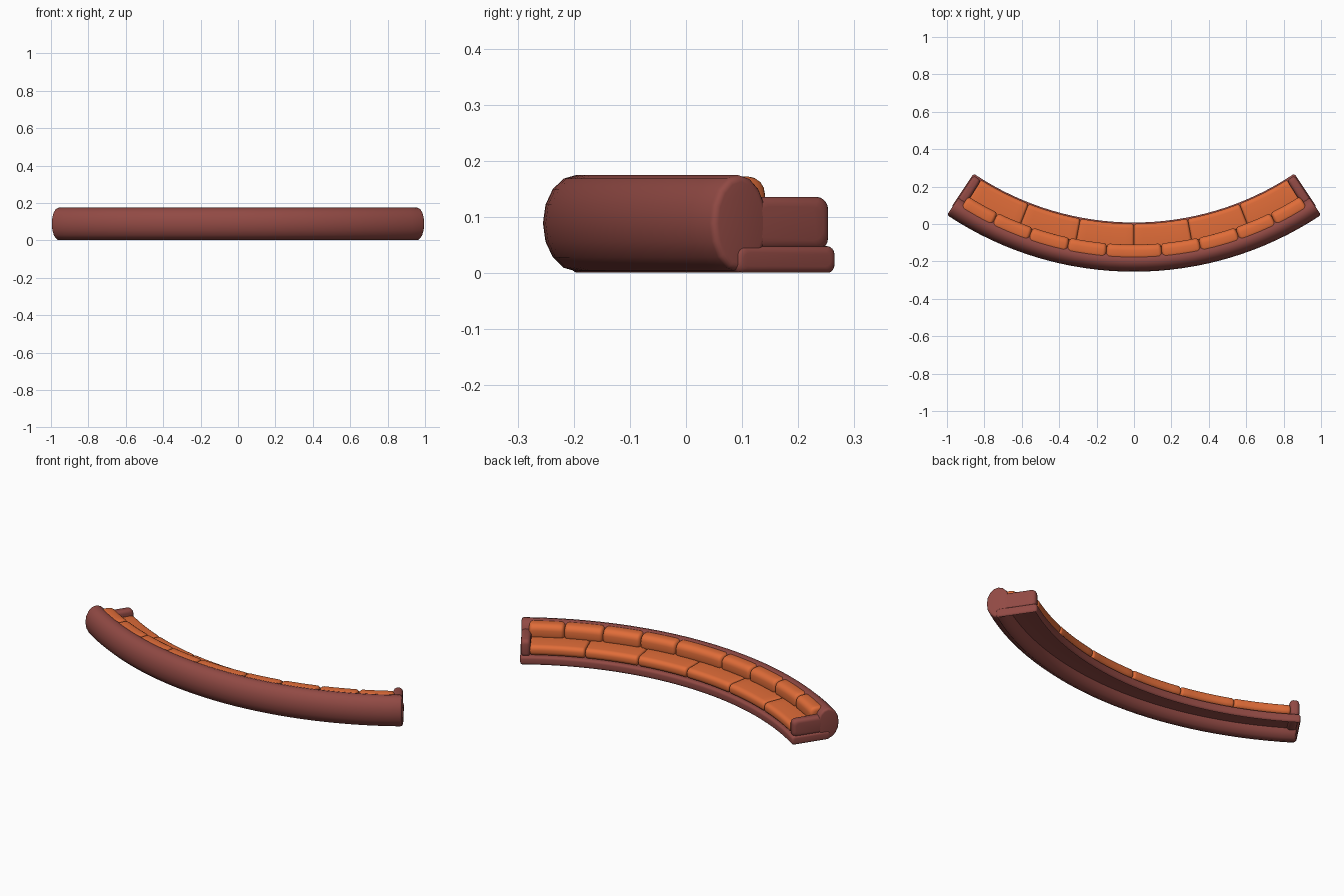
import bpy, bmesh, math

if "Cube" in bpy.data.objects:
    bpy.data.objects.remove(bpy.data.objects["Cube"])

CY = 1.545  # centre of the sofa's arc lies at (0, CY)


def material(name, rgb):
    m = bpy.data.materials.new(name)
    m.diffuse_color = (*rgb, 1)
    m.use_nodes = True
    m.node_tree.nodes["Principled BSDF"].inputs["Base Color"].default_value = m.diffuse_color
    return m


MAROON = material("maroon_fabric", (0.285, 0.068, 0.058))
ORANGE = material("orange_fabric", (0.74, 0.15, 0.04))


def section(r0, r1, z0, z1, cr, cz, inset, seg=4):
    """Rounded rectangle in (radius, height), shrunk by inset."""
    rc, zc = (r0 + r1) / 2, (z0 + z1) / 2
    hw, hh = (r1 - r0) / 2 - inset, (z1 - z0) / 2 - inset
    cr, cz = min(cr, hw), min(cz, hh)
    pts = []
    for q, (sx, sz) in enumerate([(1, 1), (-1, 1), (-1, -1), (1, -1)]):
        for i in range(seg + 1):
            a = math.pi / 2 * (q + i / seg)
            pts.append((rc + sx * (hw - cr) + cr * math.cos(a),
                        zc + sz * (hh - cz) + cz * math.sin(a)))
    return pts


def sweep(name, mat, a0, a1, r0, r1, z0, z1, cr, cz, end, steps, open_bottom=False):
    """Sweep a rounded section around the arc from a0 to a1 degrees with rounded ends."""
    rm = (r0 + r1) / 2
    a0, a1, e = math.radians(a0), math.radians(a1), end / rm
    stops = []
    for i in range(5):
        t = math.pi / 2 * i / 4
        stops.append((a0 + e * (1 - math.cos(t)), end * (1 - math.sin(t))))
    mirrored = [(a0 + a1 - a, d) for a, d in reversed(stops)]
    for i in range(1, steps):
        stops.append((a0 + e + (a1 - a0 - 2 * e) * i / steps, 0))
    stops += mirrored
    bm = bmesh.new()
    rings = []
    for a, d in stops:
        rings.append([bm.verts.new((r * math.sin(a), CY - r * math.cos(a), z))
                      for r, z in section(r0, r1, z0, z1, cr, cz, d)])
    n = len(rings[0])
    for p, q in zip(rings, rings[1:]):
        for i in range(n):
            j = (i + 1) % n
            bm.faces.new((p[i], p[j], q[j], q[i]))
    bm.faces.new(rings[0])
    bm.faces.new(rings[-1])
    bmesh.ops.remove_doubles(bm, verts=bm.verts, dist=1e-5)
    bmesh.ops.recalc_face_normals(bm, faces=bm.faces)
    if open_bottom:
        low = [f for f in bm.faces if f.normal.z < -0.95 and f.calc_center_median().z < z0 + 0.002]
        bmesh.ops.delete(bm, geom=low, context='FACES')
    me = bpy.data.meshes.new(name)
    bm.to_mesh(me)
    bm.free()
    me.materials.append(mat)
    ob = bpy.data.objects.new(name, me)
    bpy.context.collection.objects.link(ob)
    bpy.ops.object.select_all(action='DESELECT')
    ob.select_set(True)
    bpy.context.view_layer.objects.active = ob
    bpy.ops.object.shade_smooth_by_angle(angle=math.radians(40))
    return ob


# Backrest: oval tube along the outside of the arc
sweep("backrest", MAROON, -33.75, 33.75, 1.68, 1.80, 0.003, 0.175, 0.06, 0.086, 0.012, 32)

# Base: low plinth, hollow underneath
sweep("base", MAROON, -33.9, 33.9, 1.537, 1.75, 0, 0.048, 0.014, 0.014, 0.012, 32, True)

# Arms at both ends
for side, a, b in (("left", -33.75, -31.95), ("right", 31.95, 33.75)):
    sweep(side + "_arm", MAROON, a, b, 1.545, 1.72, 0.04, 0.136, 0.022, 0.022, 0.018, 3)

# Seat cushions
for i in range(6):
    a = -32.1 + i * 10.7
    sweep(f"seat_cushion_{i + 1}", ORANGE, a, a + 10.7, 1.543, 1.71,
          0.049, 0.106, 0.025, 0.022, 0.014, 8)

# Back cushions, the middle one wider
edges = [5, 12, 19.1, 26.1, 32.4]
edges = [-e for e in reversed(edges)] + edges
for i, (a, b) in enumerate(zip(edges, edges[1:])):
    sweep(f"back_cushion_{i + 1}", ORANGE, a, b, 1.655, 1.742,
          0.085, 0.172, 0.032, 0.03, 0.018, 6)
